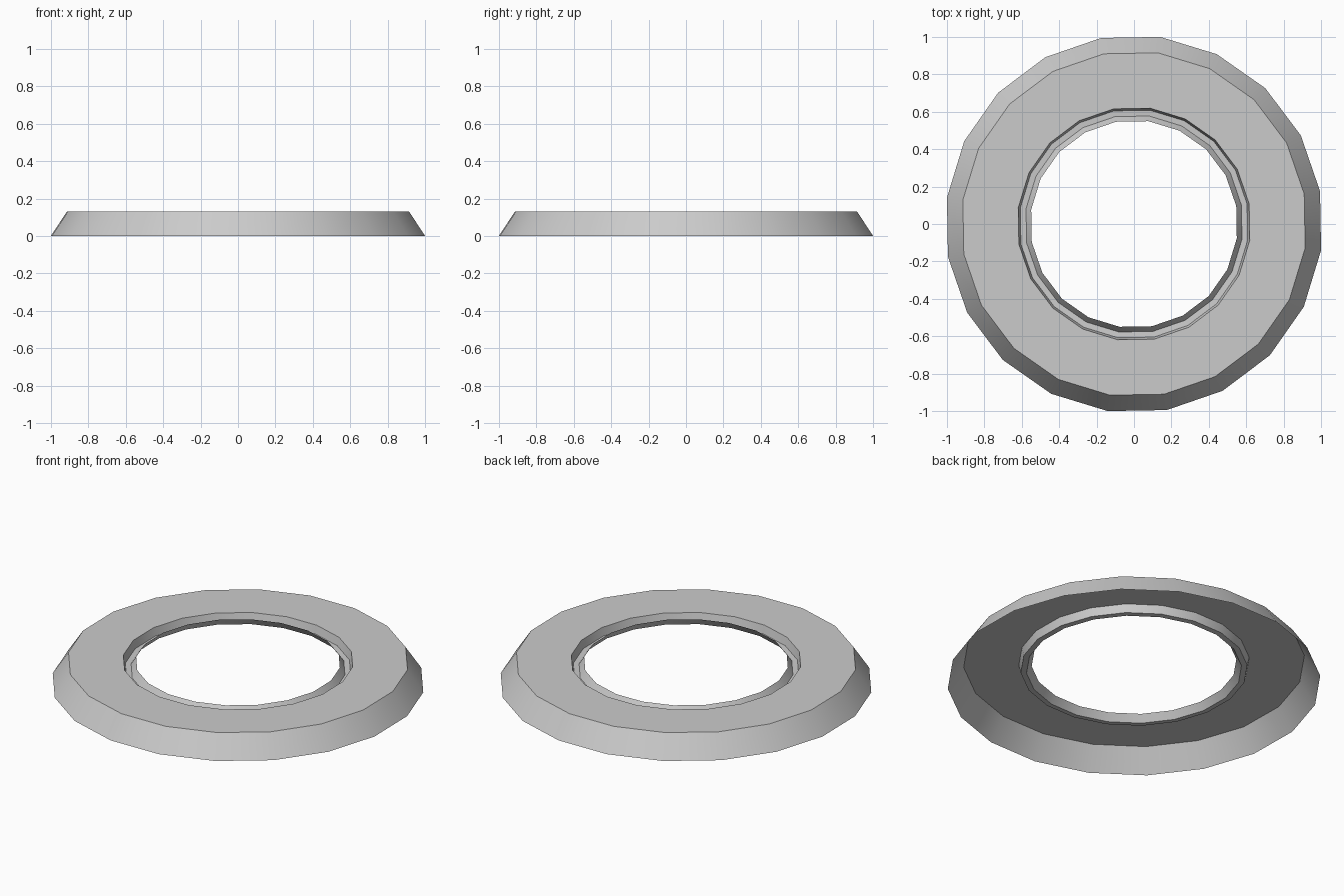
import bpy, bmesh
from math import sin, cos, radians

if "Cube" in bpy.data.objects:
    bpy.data.objects.remove(bpy.data.objects["Cube"])

SIDES = 20
OFFSET = radians(10)

# Open shell profile (radius, height): skirt, flat plate, groove wall, groove floor, inner lip
PROFILE = [(1.01, 0.0), (0.924, 0.13), (0.625, 0.13),
           (0.614, 0.082), (0.583, 0.08), (0.555, 0.122)]


def lathe(name, profile):
    bm = bmesh.new()
    rings = [[bm.verts.new((r * cos(OFFSET + radians(360 / SIDES) * i),
                            r * sin(OFFSET + radians(360 / SIDES) * i), z))
              for i in range(SIDES)] for r, z in profile]
    for a, b in zip(rings, rings[1:]):
        for i in range(SIDES):
            j = (i + 1) % SIDES
            bm.faces.new((a[i], a[j], b[j], b[i]))
    mesh = bpy.data.meshes.new(name)
    bm.to_mesh(mesh)
    bm.free()
    obj = bpy.data.objects.new(name, mesh)
    bpy.context.collection.objects.link(obj)
    return obj


# Thin trim ring, hollow underneath
ring = lathe("trim_ring", PROFILE)
bpy.context.view_layer.objects.active = ring
ring.select_set(True)
bpy.ops.object.shade_smooth_by_angle(angle=radians(25))
